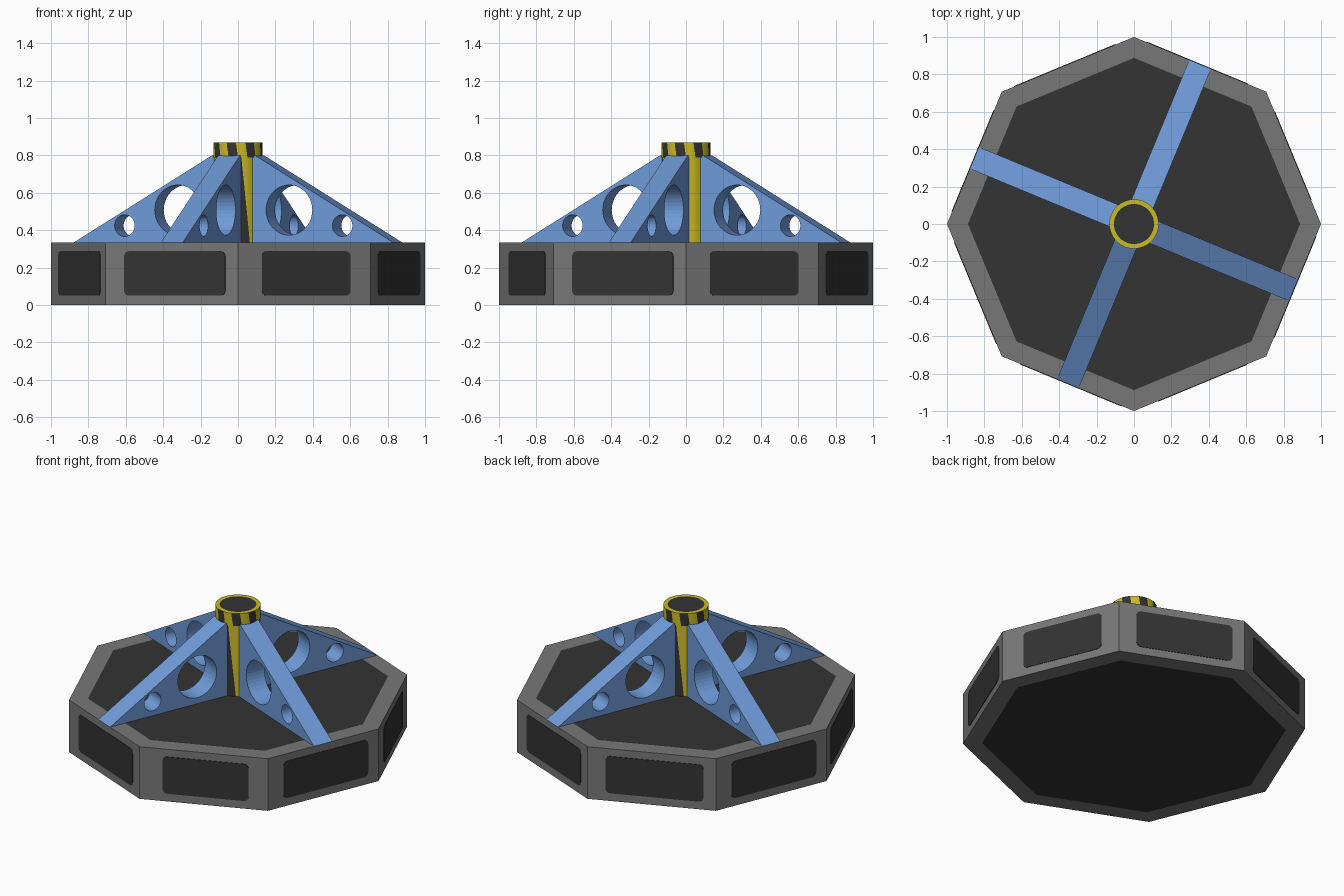
import bpy, bmesh
from math import sin, cos, radians, pi, tau
from mathutils import Vector, Matrix

if "Cube" in bpy.data.objects:
    bpy.data.objects.remove(bpy.data.objects["Cube"])


def material(name, rgb):
    m = bpy.data.materials.new(name)
    m.diffuse_color = (*rgb, 1)
    m.use_nodes = True
    m.node_tree.nodes["Principled BSDF"].inputs["Base Color"].default_value = m.diffuse_color
    return m


GREY = material("grey metal", (0.185, 0.185, 0.185))
DARK = material("dark panel", (0.033, 0.033, 0.033))
BLUE = material("blue paint", (0.16, 0.33, 0.70))
YELLOW = material("hazard yellow", (0.60, 0.50, 0.02))


def finish(name, bm, *mats):
    me = bpy.data.meshes.new(name)
    bm.normal_update()
    bm.to_mesh(me)
    bm.free()
    for m in mats:
        me.materials.append(m)
    ob = bpy.data.objects.new(name, me)
    bpy.context.collection.objects.link(ob)
    return ob


def drum(n, radius, z0, z1, levels=1, twist=0.0):
    """Closed prism with n sides, optionally twisted from bottom to top."""
    bm = bmesh.new()
    rings = []
    for k in range(levels + 1):
        t = k / levels
        rings.append([bm.verts.new((radius * cos(tau * i / n + twist * t),
                                    radius * sin(tau * i / n + twist * t),
                                    z0 + (z1 - z0) * t)) for i in range(n)])
    sides = []
    for a, b in zip(rings, rings[1:]):
        for i in range(n):
            j = (i + 1) % n
            sides.append((i, bm.faces.new((a[i], a[j], b[j], b[i]))))
    bottom = bm.faces.new(rings[0][::-1])
    top = bm.faces.new(rings[-1])
    bm.normal_update()
    return bm, sides, top, bottom


# Octagonal base with dark inset top and bottom
H = 0.335
bm, sides, top, bottom = drum(8, 1.0, 0, H)
bmesh.ops.inset_individual(bm, faces=[top, bottom], thickness=0.112)
top.material_index = bottom.material_index = 1
finish("base", bm, GREY, DARK)

# Rounded dark panels on the eight side faces
for k in range(8):
    a = Vector((cos(k * pi / 4), sin(k * pi / 4), 0))
    b = Vector((cos((k + 1) * pi / 4), sin((k + 1) * pi / 4), 0))
    lo, hi = (0.18, 0.85) if k in (0, 6) else (0.14, 0.905)
    along = (b - a).normalized()
    out = (a + b).normalized()
    length = (b - a).length
    u0, u1, z0, z1, r = lo * length, hi * length, 0.05, 0.288, 0.028
    bm = bmesh.new()
    corners = [(u1 - r, z1 - r, 0), (u0 + r, z1 - r, 90),
               (u0 + r, z0 + r, 180), (u1 - r, z0 + r, 270)]
    ring = []
    for u, z, start in corners:
        for s in range(5):
            t = radians(start + s * 22.5)
            p = a + along * (u + r * cos(t)) + out * 0.003
            ring.append(bm.verts.new((p.x, p.y, z + r * sin(t))))
    face = bm.faces.new(ring)
    ext = bmesh.ops.extrude_face_region(bm, geom=[face])
    bmesh.ops.translate(bm, vec=-out * 0.005,
                        verts=[v for v in ext["geom"] if isinstance(v, bmesh.types.BMVert)])
    bmesh.ops.recalc_face_normals(bm, faces=bm.faces)
    finish(f"side_panel_{k + 1}", bm, DARK)


# Triangular fins, each with a large and a small hole
def circle(x, y, r, n=40):
    return [(x + r * cos(tau * i / n), y + r * sin(tau * i / n)) for i in range(n)]


def fin_mesh():
    cu = bpy.data.curves.new("fin_profile", "CURVE")
    cu.dimensions = "2D"
    cu.fill_mode = "BOTH"
    cu.extrude = 0.063
    outline = [(0, H), (0.924, H), (0.125, 0.80), (0, 0.80)]
    for pts in (outline, circle(0.322, 0.508, 0.134), circle(0.63, 0.425, 0.058)):
        sp = cu.splines.new("POLY")
        sp.points.add(len(pts) - 1)
        for p, q in zip(sp.points, pts):
            p.co = (*q, 0, 1)
        sp.use_cyclic_u = True
    tmp = bpy.data.objects.new("fin_profile", cu)
    bpy.context.collection.objects.link(tmp)
    dg = bpy.context.evaluated_depsgraph_get()
    me = bpy.data.meshes.new_from_object(tmp.evaluated_get(dg))
    bpy.data.objects.remove(tmp)
    bm = bmesh.new()
    bm.from_mesh(me)
    bmesh.ops.remove_doubles(bm, verts=bm.verts, dist=1e-5)
    bmesh.ops.transform(bm, matrix=Matrix.Rotation(pi / 2, 4, "X"), verts=bm.verts)
    bmesh.ops.recalc_face_normals(bm, faces=bm.faces)
    for f in bm.faces:
        f.smooth = False
        f.material_index = 0
    return bm


for k in range(4):
    bm = fin_mesh()
    bmesh.ops.transform(bm, matrix=Matrix.Rotation(radians(-22.5 + 90 * k), 4, "Z"), verts=bm.verts)
    finish(f"fin_{k + 1}", bm, BLUE)

# Central column, visible between the fins, with slanted hazard stripes
bm, sides, top, bottom = drum(48, 0.128, H - 0.01, 0.80, 4, radians(-22.5))
for i, f in sides:
    f.material_index = 1 if 10 <= i % 24 < 16 else 0
    f.smooth = True
finish("column", bm, YELLOW, DARK)

# Striped collar with a dark cap framed by a yellow rim
bm, sides, top, bottom = drum(48, 0.132, 0.79, 0.87, 2, radians(-5))
for i, f in sides:
    f.material_index = 1 if (i // 3) % 2 else 0
    f.smooth = True
bmesh.ops.inset_individual(bm, faces=[top], thickness=0.025)
top.material_index = 1
finish("collar", bm, YELLOW, DARK)
